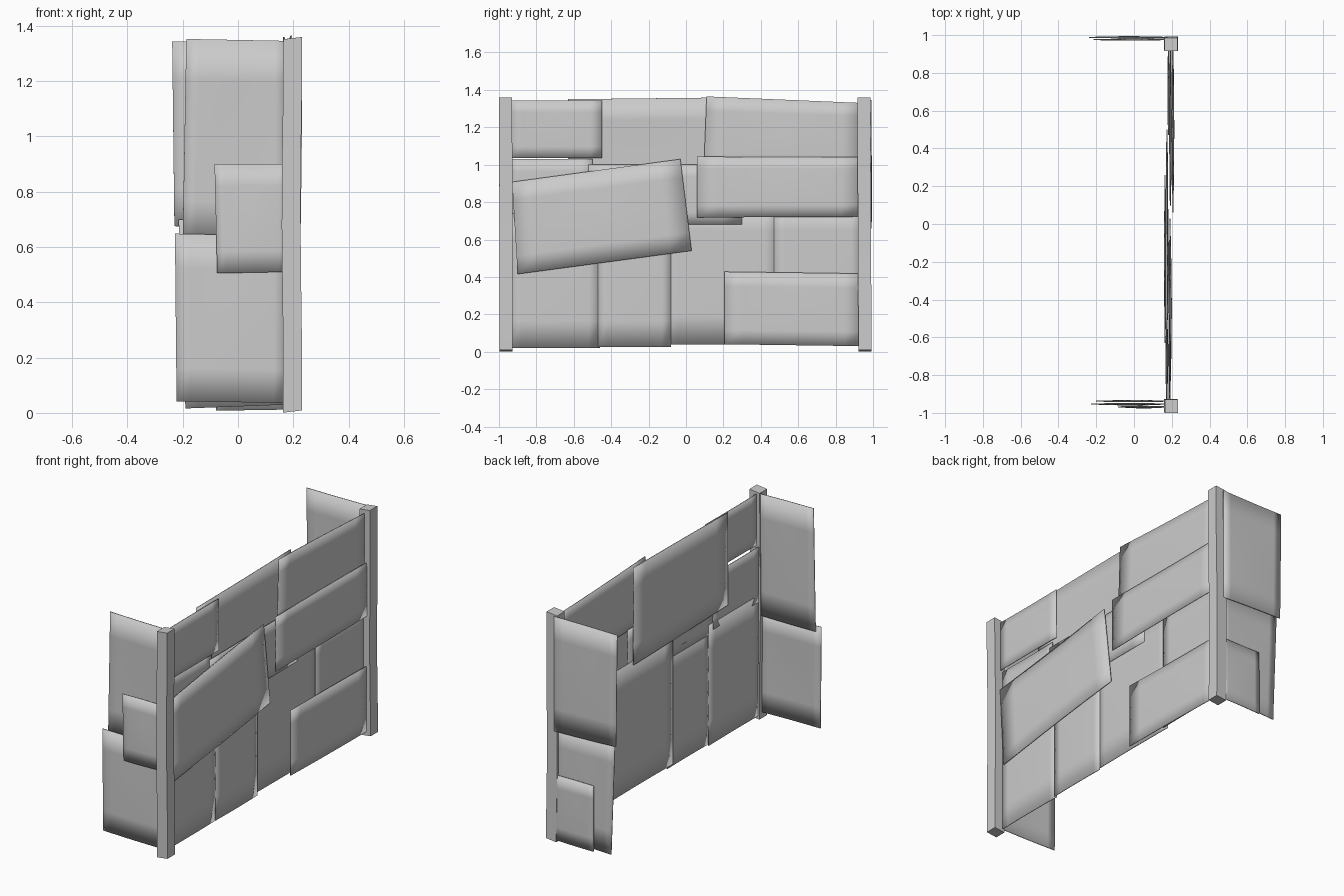
import bpy, bmesh, math
from mathutils import Vector

old = bpy.data.objects.get("Cube")
if old:
    bpy.data.objects.remove(old, do_unlink=True)

grey = bpy.data.materials.new("plain grey")
grey.use_nodes = True
grey.diffuse_color = (0.6, 0.6, 0.6, 1)
grey.node_tree.nodes["Principled BSDF"].inputs["Base Color"].default_value = grey.diffuse_color


def finish(name, bm):
    mesh = bpy.data.meshes.new(name)
    bmesh.ops.recalc_face_normals(bm, faces=bm.faces)
    bm.to_mesh(mesh)
    bm.free()
    mesh.materials.append(grey)
    ob = bpy.data.objects.new(name, mesh)
    bpy.context.collection.objects.link(ob)
    bpy.ops.object.select_all(action='DESELECT')
    ob.select_set(True)
    bpy.context.view_layer.objects.active = ob
    bpy.ops.object.shade_smooth_by_angle(angle=math.radians(35))
    return ob


def sheet(name, corners, depth, to_world, bow=0.004, nu=8, nv=5):
    """Thin bowed sheet from corners: low-left, low-right, top-right, top-left."""
    a, b, c, d = [Vector(p) for p in corners]
    bm = bmesh.new()
    rows = []
    for j in range(nv + 1):
        t = j / nv
        row = []
        for i in range(nu + 1):
            s = i / nu
            p = a.lerp(b, s).lerp(d.lerp(c, s), t)
            bend = bow * math.sin(math.pi * s) * math.cos(math.pi * (t - 0.3))
            row.append(bm.verts.new(to_world(p.x, p.y, depth + bend)))
        rows.append(row)
    for low, high in zip(rows, rows[1:]):
        for i in range(nu):
            bm.faces.new((low[i], low[i + 1], high[i + 1], high[i]))
    ob = finish(name, bm)
    solid = ob.modifiers.new("thickness", 'SOLIDIFY')
    solid.thickness = 0.005
    solid.offset = 0


def box(u0, u1, v0, v1):
    return [(u0, v0), (u1, v0), (u1, v1), (u0, v1)]


def wall(u, v, d):
    return (d, u, v)


def wing(u, v, d):
    return (u, d, v)


def post(name, y, lean):
    """Square timber post with slightly wavering sides."""
    bm = bmesh.new()
    bmesh.ops.create_cube(bm, size=1)
    uprights = [e for e in bm.edges if abs(e.verts[0].co.z - e.verts[1].co.z) > 0.5]
    bmesh.ops.subdivide_edges(bm, edges=uprights, cuts=5, use_grid_fill=True)
    for v in bm.verts:
        t = v.co.z + 0.5
        waver = 0.003 * math.sin(7 * t + lean)
        v.co = (0.195 + v.co.x * 0.068 + waver,
                y + v.co.y * 0.07 + lean * 0.003 * (0.5 - t),
                0.005 + t * 1.35 + v.co.x * 0.008)
    finish(name, bm)


post("front_post", -0.963, 1)
post("back_post", 0.954, 2)

# Long wall: backing sheets
sheet("lower_front_sheet", box(-0.94, -0.46, 0.02, 0.74), 0.174, wall)
sheet("lower_middle_sheet", box(-0.47, -0.08, 0.025, 0.72), 0.181, wall)
sheet("lower_centre_sheet", box(-0.12, 0.50, 0.04, 0.80), 0.174, wall)
sheet("lower_back_sheet", box(0.47, 0.94, 0.05, 0.80), 0.182, wall)
sheet("middle_front_sheet", box(-0.94, -0.50, 0.70, 1.03), 0.172, wall)
sheet("middle_centre_sheet", box(-0.52, 0.30, 0.68, 1.00), 0.176, wall)
sheet("upper_middle_sheet", [(-0.63, 0.80), (0.26, 0.78), (0.26, 1.36), (-0.63, 1.35)],
      0.165, wall, -0.004)

# Long wall: outer sheets
sheet("upper_front_sheet", box(-0.94, -0.45, 1.035, 1.342), 0.186, wall)
sheet("slanted_sheet", [(-0.90, 0.415), (0.03, 0.54), (-0.03, 1.03), (-0.93, 0.908)],
      0.19, wall, 0.008)
sheet("upper_back_sheet", [(0.095, 0.98), (0.94, 0.98), (0.94, 1.33), (0.11, 1.365)],
      0.192, wall, 0.006)
sheet("middle_back_sheet", [(0.06, 0.718), (0.94, 0.722), (0.94, 1.04), (0.06, 1.043)],
      0.206, wall, 0.005)
sheet("bottom_back_sheet", [(0.205, 0.04), (0.94, 0.03), (0.94, 0.418), (0.205, 0.428)],
      0.202, wall, 0.005)

# Front wing
sheet("front_wing_upper", [(-0.20, 0.62), (0.18, 0.62), (0.18, 1.345), (-0.187, 1.352)],
      -0.938, wing)
sheet("front_wing_lower", [(-0.222, 0.042), (0.18, 0.036), (0.18, 0.64), (-0.228, 0.648)],
      -0.953, wing, -0.005)
sheet("front_wing_patch", [(-0.075, 0.505), (0.18, 0.51), (0.18, 0.9), (-0.085, 0.9)],
      -0.968, wing, -0.006)

# Back wing
sheet("back_wing_upper", [(-0.23, 0.675), (0.18, 0.66), (0.18, 1.345), (-0.238, 1.343)],
      0.988, wing)
sheet("back_wing_lower", [(-0.19, 0.016), (0.18, 0.03), (0.18, 0.70), (-0.215, 0.70)],
      0.976, wing)
sheet("back_wing_patch", [(-0.08, 0.008), (0.18, 0.012), (0.18, 0.40), (-0.08, 0.40)],
      0.986, wing, 0.004)
